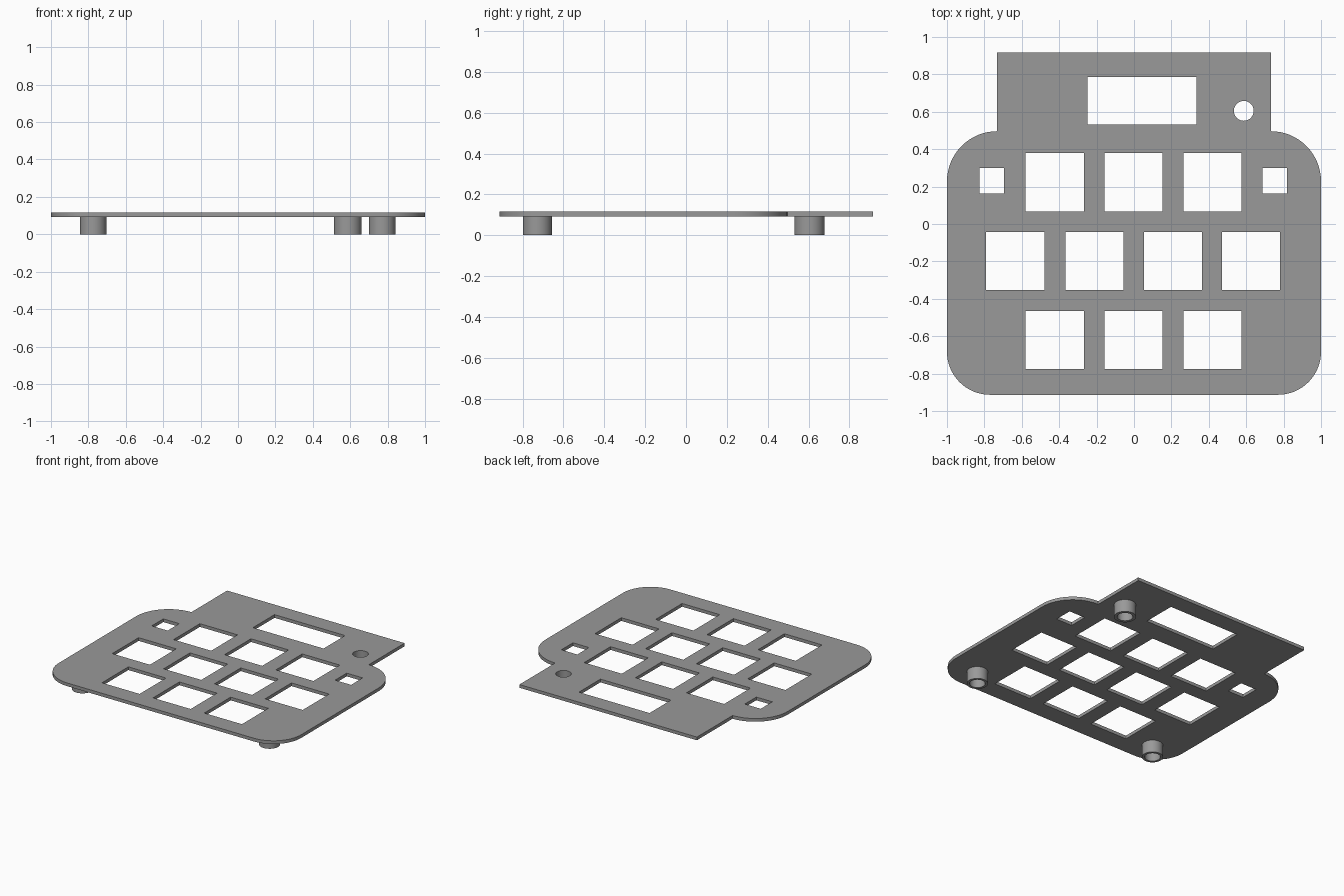
import bpy, bmesh, math

if "Cube" in bpy.data.objects:
    bpy.data.objects.remove(bpy.data.objects["Cube"])

Z0, Z1 = 0.092, 0.116          # underside and top of the plate
POST_X, POST_Y = 0.587, 0.605  # open post below the round hole
BORE = 0.053

grey = bpy.data.materials.new("grey_plastic")
grey.diffuse_color = (0.32, 0.32, 0.32, 1)
grey.use_nodes = True
grey.node_tree.nodes["Principled BSDF"].inputs["Base Color"].default_value = grey.diffuse_color


def arc(cx, cy, r, a0, a1, n):
    return [(cx + r * math.cos(math.radians(a0 + (a1 - a0) * i / n)),
             cy + r * math.sin(math.radians(a0 + (a1 - a0) * i / n))) for i in range(n + 1)]


def rect(cx, cy, w, h):
    return [(cx + sx * w / 2, cy + sy * h / 2) for sx, sy in ((-1, -1), (1, -1), (1, 1), (-1, 1))]


def finish(name, bm):
    bmesh.ops.recalc_face_normals(bm, faces=bm.faces[:])
    mesh = bpy.data.meshes.new(name)
    bm.to_mesh(mesh)
    bm.free()
    mesh.materials.append(grey)
    obj = bpy.data.objects.new(name, mesh)
    bpy.context.collection.objects.link(obj)
    bpy.ops.object.select_all(action='DESELECT')
    obj.select_set(True)
    bpy.context.view_layer.objects.active = obj
    bpy.ops.object.shade_smooth_by_angle(angle=math.radians(30))


def plate(name, loops):
    """Fill the outline minus its holes, then give it thickness."""
    bm = bmesh.new()
    for pts in loops:
        vs = [bm.verts.new((x, y, Z0)) for x, y in pts]
        for i, v in enumerate(vs):
            bm.edges.new((v, vs[(i + 1) % len(vs)]))
    bmesh.ops.triangle_fill(bm, use_beauty=True, use_dissolve=False, edges=bm.edges[:])
    top = bmesh.ops.extrude_face_region(bm, geom=bm.faces[:], use_keep_orig=True)
    for v in top["geom"]:
        if isinstance(v, bmesh.types.BMVert):
            v.co.z = Z1
    finish(name, bm)


def tube(name, x, y, r, n=48):
    """Hollow post from the floor to the plate's underside."""
    bm = bmesh.new()
    rings = [[bm.verts.new((px, py, z)) for px, py in arc(x, y, rad, 0, 360, n)[:-1]]
             for rad, z in ((r, 0), (r, Z0), (BORE, Z0), (BORE, 0))]
    for a, b in zip(rings, rings[1:] + rings[:1]):
        for i in range(n):
            j = (i + 1) % n
            bm.faces.new((a[i], a[j], b[j], b[i]))
    finish(name, bm)


# Outline: rounded body with a square tab at the back
outline = (arc(-0.77, -0.683, 0.23, 180, 270, 16) + arc(0.77, -0.683, 0.23, 270, 360, 16)
           + arc(0.732, 0.228, 0.268, 0, 90, 16) + [(0.732, 0.917), (-0.732, 0.917)]
           + arc(-0.732, 0.228, 0.268, 90, 180, 16))

# Key openings in three rows
key = 0.311
holes = [rect(x, y, key, key) for y in (0.223, -0.62) for x in (-0.424, -0.003, 0.42)]
holes += [rect(x, -0.198, key, key) for x in (-0.635, -0.211, 0.208, 0.626)]
# Display window, two side slots and the round hole
holes.append(rect(0.042, 0.659, 0.583, 0.254))
holes += [rect(x, 0.231, 0.132, 0.137) for x in (-0.76, 0.753)]
holes.append(arc(POST_X, POST_Y, BORE, 0, 360, 48)[:-1])

plate("face_plate", [outline] + holes)

# Posts under the plate
tube("front_left_post", -0.774, -0.728, 0.0715)
tube("front_right_post", 0.771, -0.728, 0.0715)
tube("back_right_post", POST_X, POST_Y, 0.0745)
